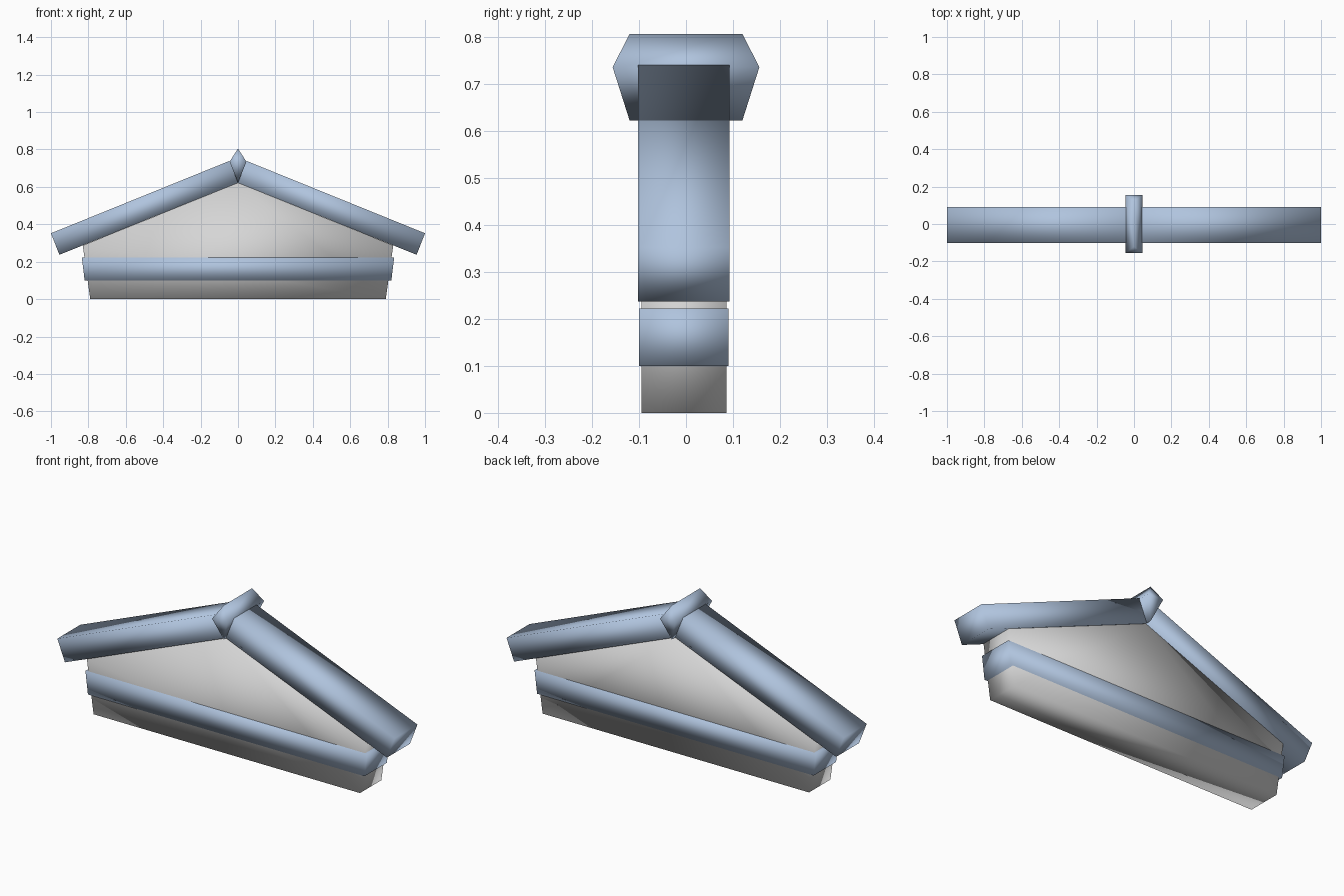
import bpy

if "Cube" in bpy.data.objects:
    bpy.data.objects.remove(bpy.data.objects["Cube"])


def material(name, rgb):
    m = bpy.data.materials.new(name)
    m.diffuse_color = (*rgb, 1.0)
    m.use_nodes = True
    m.node_tree.nodes["Principled BSDF"].inputs["Base Color"].default_value = m.diffuse_color
    return m


stone = material("pale grey", (0.67, 0.67, 0.67))
trim = material("light steel blue", (0.434, 0.552, 0.73))


def build(name, verts, faces, mat):
    me = bpy.data.meshes.new(name)
    me.from_pydata(verts, [], faces)
    me.materials.append(mat)
    me.shade_smooth()
    ob = bpy.data.objects.new(name, me)
    bpy.context.collection.objects.link(ob)
    return ob


def prism(name, profile, y0, y1, mat):
    """Extrude a front outline (x, z), listed anticlockwise, from y0 to y1."""
    n = len(profile)
    verts = [(x, y, z) for y in (y0, y1) for x, z in profile]
    faces = [tuple(range(n)), tuple(range(2 * n - 1, n - 1, -1))]
    faces += [(i, i + n, (i + 1) % n + n, (i + 1) % n) for i in range(n)]
    return build(name, verts, faces, mat)


# Gable wall with slightly flared ends
prism("gable_wall", [(-0.79, 0), (0.79, 0), (0.83, 0.287), (0, 0.622), (-0.83, 0.287)],
      -0.095, 0.086, stone)

# Horizontal moulding around the wall
prism("moulding_band", [(-0.82, 0.10), (0.82, 0.10), (0.835, 0.222), (-0.835, 0.222)],
      -0.10, 0.09, trim)

# Sloping roof beams, one mirrored from the other
beam = [(0, 0.622), (0.955, 0.237), (1.0, 0.352), (0.045, 0.739)]
prism("right_roof_beam", beam, -0.102, 0.092, trim)
prism("left_roof_beam", [(-x, z) for x, z in reversed(beam)], -0.102, 0.092, trim)

# Ridge cap: diamond section with pointed ends
ring = [(0, 0.12, 0.622), (0.045, 0.156, 0.735), (0, 0.12, 0.805), (-0.045, 0.156, 0.735)]
verts = [(x, s * y, z) for s in (-1, 1) for x, y, z in ring]
faces = [(0, 1, 3), (1, 2, 3), (4, 7, 5), (5, 7, 6)]
faces += [(i, i + 4, (i + 1) % 4 + 4, (i + 1) % 4) for i in range(4)]
build("ridge_cap", verts, faces, trim)
